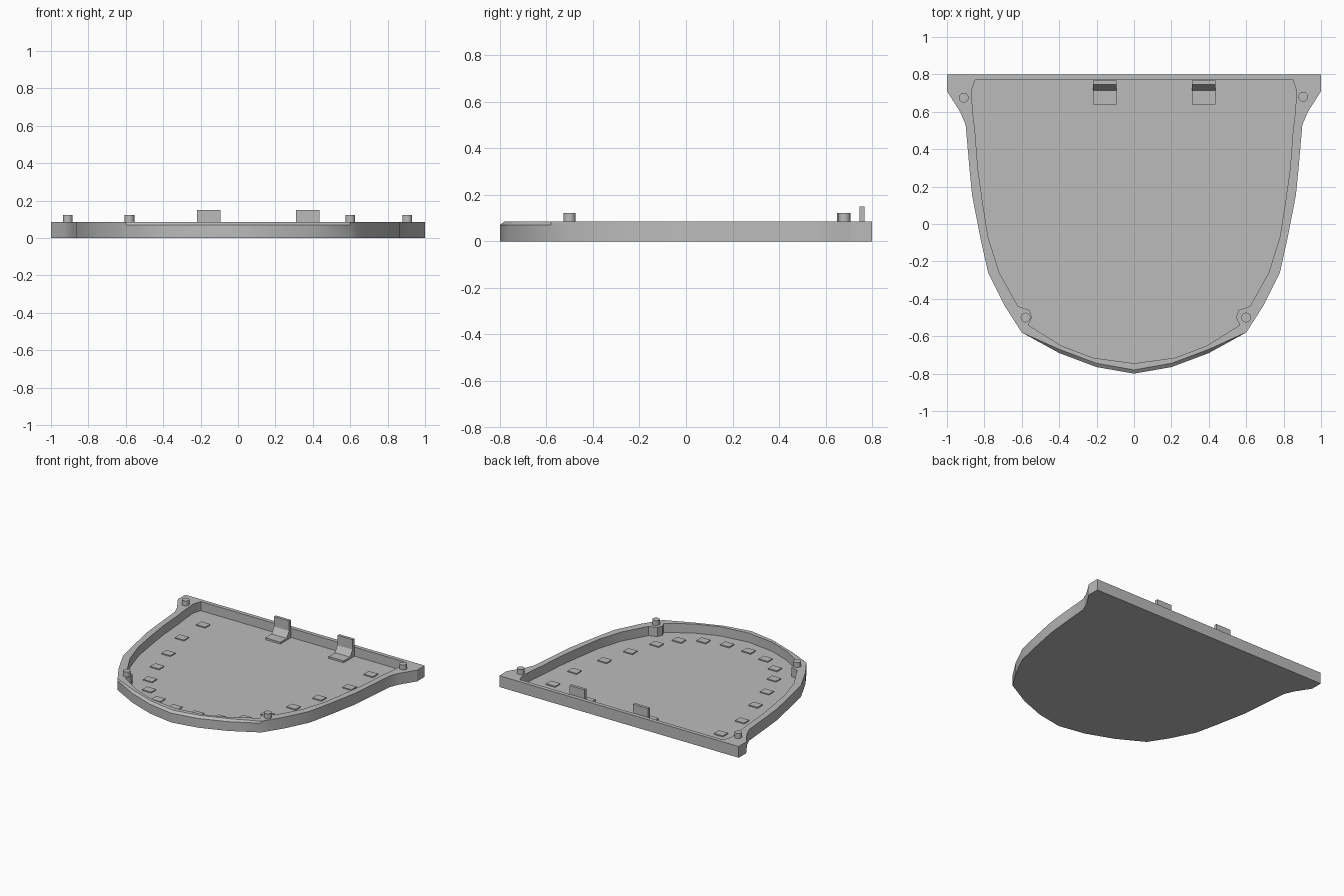
import bpy, bmesh, math

cube = bpy.data.objects.get("Cube")
if cube:
    bpy.data.objects.remove(cube)

grey = bpy.data.materials.new("plain grey")
grey.use_nodes = True
colour = (0.5, 0.5, 0.5, 1)
grey.diffuse_color = colour
grey.node_tree.nodes["Principled BSDF"].inputs["Base Color"].default_value = colour

FLOOR, SHOULDER, RIM = 0.016, 0.07, 0.085


def finish(name, bm, smooth=False):
    bmesh.ops.recalc_face_normals(bm, faces=bm.faces[:])
    mesh = bpy.data.meshes.new(name)
    bm.to_mesh(mesh)
    bm.free()
    mesh.materials.append(grey)
    obj = bpy.data.objects.new(name, mesh)
    bpy.context.collection.objects.link(obj)
    if smooth:
        bpy.ops.object.select_all(action='DESELECT')
        obj.select_set(True)
        bpy.context.view_layer.objects.active = obj
        bpy.ops.object.shade_smooth_by_angle(angle=math.radians(30))
    return obj


def mirrored(half):
    # Half profile runs from the back corner to the front centre
    return half + [(-x, y) for x, y in reversed(half[:-1])]


# Shield-shaped tray: outer and inner outlines have matching points
outer = mirrored([(1, .8), (1, .71), (.93, .6), (.9, .53), (.88, .3), (.865, .15),
                  (.82, -.08), (.78, -.26), (.73, -.36), (.69, -.44), (.645, -.51),
                  (.6, -.58), (.4, -.69), (.2, -.765), (0, -.8)])
inner = mirrored([(.85, .77), (.87, .71), (.86, .58), (.85, .5), (.835, .3), (.81, .12),
                  (.78, -.07), (.72, -.26), (.62, -.44), (.56, -.46), (.545, -.5),
                  (.565, -.54), (.39, -.65), (.22, -.715), (0, -.745)])
# The front lip leans inward above the shoulder
lip = [(x, y + .02 if y < -.6 else y) for x, y in outer]

bm = bmesh.new()
levels = [(outer, 0), (outer, SHOULDER), (lip, RIM), (inner, RIM), (inner, FLOOR)]
loops = [[bm.verts.new((x, y, z)) for x, y in pts] for pts, z in levels]
for a, b in zip(loops, loops[1:]):
    for i in range(len(a)):
        j = (i + 1) % len(a)
        bm.faces.new((a[i], a[j], b[j], b[i]))
bm.faces.new(loops[0])
bm.faces.new(loops[-1])
finish("tray", bm, True)

# Locating pegs on the rim
for i, (x, y) in enumerate([(-.91, .675), (.905, .68), (-.58, -.5), (.6, -.5)]):
    bm = bmesh.new()
    bmesh.ops.create_cone(bm, cap_ends=True, segments=24, radius1=.026, radius2=.026, depth=.06)
    bmesh.ops.translate(bm, verts=bm.verts, vec=(x, y, .092))
    finish(f"peg_{i + 1}", bm, True)

# Back clips: side profile (y, z) extruded across the width
clip = [(.64, .01), (.64, .03), (.715, .03), (.745, .075),
        (.745, .15), (.767, .15), (.767, .01)]
for i, x in enumerate((-.157, .372)):
    bm = bmesh.new()
    face = bm.faces.new([bm.verts.new((x - .063, y, z)) for y, z in clip])
    new = bmesh.ops.extrude_face_region(bm, geom=[face])["geom"]
    bmesh.ops.translate(bm, vec=(.126, 0, 0),
                        verts=[v for v in new if isinstance(v, bmesh.types.BMVert)])
    finish(f"clip_{i + 1}", bm)

# Low rectangular pads around the floor
pads = [(.7, .585), (.7, .33), (.63, .07), (.57, -.15),
        (.49, -.35), (.4, -.49), (.26, -.58), (.09, -.62)]
for i, (px, y) in enumerate(pads):
    for side, sign in (("left", 1), ("right", -1)):
        bm = bmesh.new()
        bmesh.ops.create_cube(bm, size=1)
        bmesh.ops.scale(bm, vec=(.075, .06, .016), verts=bm.verts)
        bmesh.ops.translate(bm, vec=(px * sign, y, FLOOR), verts=bm.verts)
        finish(f"floor_pad_{side}_{i + 1}", bm)
